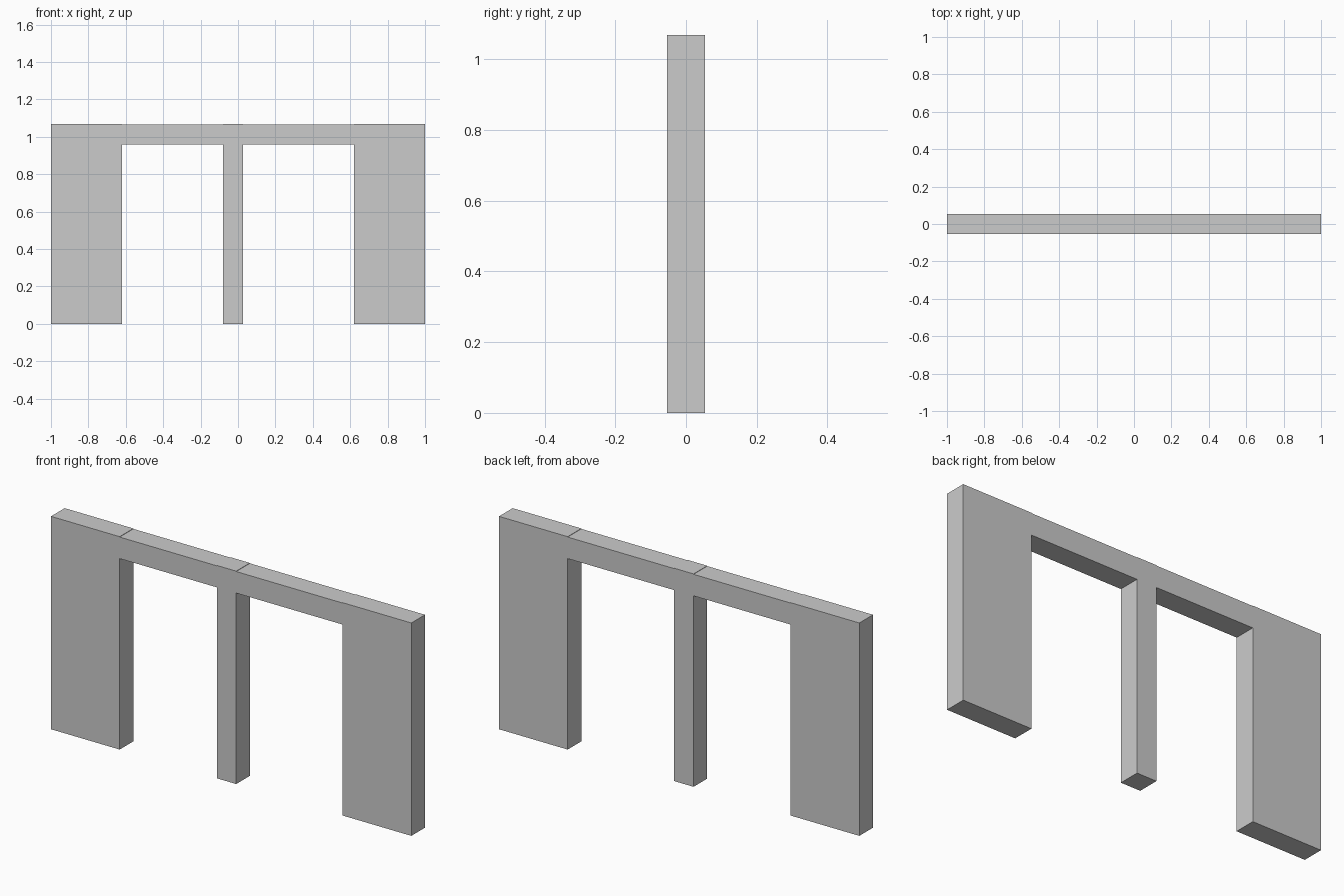
import bpy

if "Cube" in bpy.data.objects:
    bpy.data.objects.remove(bpy.data.objects["Cube"])

DEPTH = 0.108
TOP = 1.068
BEAM_TOP = 1.066
BEAM_BOTTOM = 0.958


def box(name, x0, x1, z0, z1):
    bpy.ops.mesh.primitive_cube_add(size=1, location=((x0 + x1) / 2, 0, (z0 + z1) / 2))
    ob = bpy.context.object
    ob.name = name
    ob.scale = (x1 - x0, DEPTH, z1 - z0)
    bpy.ops.object.transform_apply(location=False, rotation=False, scale=True)
    return ob


# Wide end walls and the slim post between the openings
box("left_wall", -1.0, -0.619, 0, TOP)
box("middle_post", -0.08, 0.028, 0, TOP)
box("right_wall", 0.619, 1.0, 0, TOP)

# Lintels over the two openings, a hair lower than the walls
box("left_lintel", -0.619, -0.08, BEAM_BOTTOM, BEAM_TOP)
box("right_lintel", 0.028, 0.619, BEAM_BOTTOM, BEAM_TOP)
